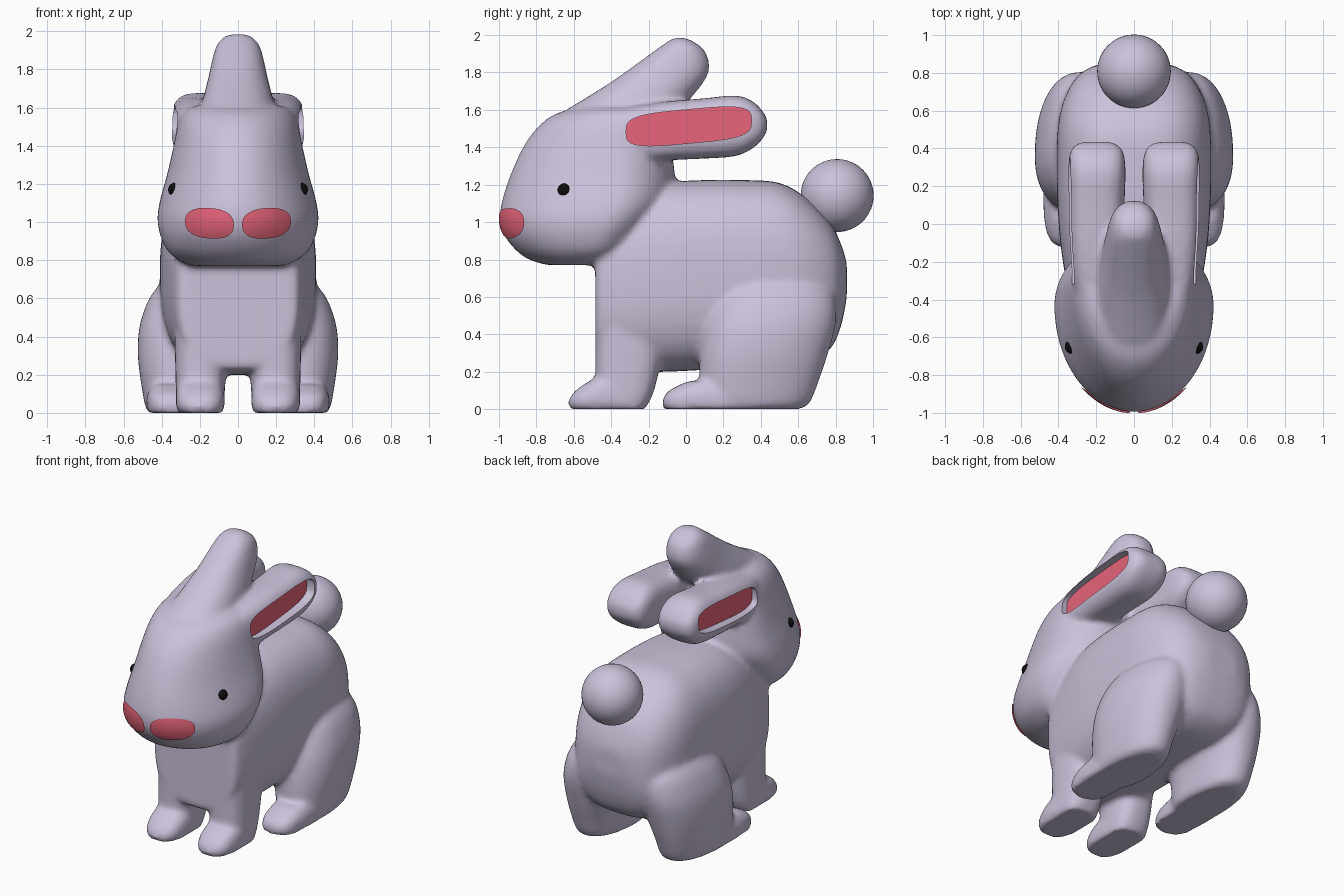
import bpy, bmesh, math
from mathutils import Vector

if "Cube" in bpy.data.objects:
    bpy.data.objects.remove(bpy.data.objects["Cube"])


def material(name, rgb):
    m = bpy.data.materials.new(name)
    m.diffuse_color = (*rgb, 1)
    m.use_nodes = True
    m.node_tree.nodes["Principled BSDF"].inputs["Base Color"].default_value = m.diffuse_color
    return m


FUR = material("lavender fur", (0.60, 0.54, 0.705))
PINK = material("pink", (0.80, 0.13, 0.195))
BLACK = material("black", (0.004, 0.004, 0.004))


def make(name, bm, mat):
    bmesh.ops.recalc_face_normals(bm, faces=bm.faces)
    me = bpy.data.meshes.new(name)
    bm.to_mesh(me)
    bm.free()
    me.materials.append(mat)
    ob = bpy.data.objects.new(name, me)
    bpy.context.collection.objects.link(ob)
    return ob


def ball(name, centre, radius, mat, seg):
    bm = bmesh.new()
    bmesh.ops.create_uvsphere(bm, u_segments=seg, v_segments=seg // 2, radius=radius)
    bmesh.ops.translate(bm, verts=bm.verts, vec=centre)
    return make(name, bm, mat)


def power(v, e):
    return math.copysign(abs(v) ** (2 / e), v)


def spline(p0, p1, p2, p3, t):
    return [0.5 * (2*b + (c-a)*t + (2*a-5*b+4*c-d)*t*t + (3*b-a-3*c+d)*t**3)
            for a, b, c, d in zip(p0, p1, p2, p3)]


def loft(bm, axis, rings, e=2.6, k=0.5, side=1, n=48, steps=4):
    """Closed loft; ring = (t, a0, a1, b0, b1), b is x, a is y (axis z) or z (axis y)."""
    last = len(rings) - 1
    fine = []
    for i in range(last):
        q = [rings[max(0, min(last, i + j))] for j in (-1, 0, 1, 2)]
        fine += [spline(*q, s / steps) for s in range(steps)]
    fine.append(rings[-1])
    loops = []
    for t, a0, a1, b0, b1 in fine:
        ac, bc, loop = a0 + (a1 - a0) * k, (b0 + b1) / 2, []
        for i in range(n):
            ang = 2 * math.pi * i / n
            c, s = power(math.cos(ang), e), power(math.sin(ang), e)
            a = ac + c * (a1 - ac if c > 0 else ac - a0)
            x = side * (bc + s * (b1 - b0) / 2)
            loop.append(bm.verts.new((x, a, t) if axis == 'z' else (x, t, a)))
        loops.append(loop)
    faces = [bm.faces.new(loops[0]), bm.faces.new(loops[-1])]
    for u, v in zip(loops, loops[1:]):
        faces += [bm.faces.new((u[i], u[(i+1) % n], v[(i+1) % n], v[i])) for i in range(n)]
    bmesh.ops.recalc_face_normals(bm, faces=faces)


def sym(rows):
    return [(t, a0, a1, -w, w) for t, a0, a1, w in rows]


bm = bmesh.new()
# torso
loft(bm, 'y', sym([(-.485, .25, .95, .29), (-.45, .22, 1.05, .325), (-.3, .2, 1.15, .36),
                   (-.1, .2, 1.21, .39), (.1, .21, 1.225, .405), (.3, .22, 1.225, .41),
                   (.5, .23, 1.21, .405), (.65, .25, 1.125, .375), (.77, .32, 1.0, .31),
                   (.83, .45, .88, .23), (.86, .6, .78, .12)]), e=2.8)
# head
loft(bm, 'z', sym([(.77, -.74, -.44, .24), (.80, -.84, -.34, .31), (.85, -.91, -.27, .37),
                   (.93, -.972, -.20, .408), (1.02, -.996, -.13, .423), (1.12, -.982, -.07, .408),
                   (1.25, -.94, -.06, .372), (1.4, -.872, -.08, .338), (1.5, -.80, -.1, .318),
                   (1.57, -.715, -.12, .29), (1.61, -.6, -.2, .24)]), e=2.0, k=.66)
# crest on top of the head
loft(bm, 'z', sym([(1.45, -.80, -.25, .23), (1.53, -.74, -.15, .215), (1.6, -.64, -.03, .195),
                   (1.68, -.51, .04, .175), (1.75, -.40, .095, .157), (1.82, -.30, .125, .142),
                   (1.9, -.19, .11, .122), (1.95, -.12, .065, .097), (1.985, -.07, .0, .05)]), e=2.3)
for s in (1, -1):
    # ears
    loft(bm, 'y', [(-.5, 1.30, 1.58, .08, .28), (-.3, 1.31, 1.615, .06, .325),
                   (-.1, 1.33, 1.645, .05, .345), (.1, 1.34, 1.662, .05, .35),
                   (.26, 1.352, 1.677, .045, .35), (.35, 1.39, 1.65, .05, .345),
                   (.405, 1.44, 1.60, .07, .325), (.435, 1.49, 1.55, .12, .28)], e=3, side=s)
    # thighs
    loft(bm, 'z', [(0, .08, .60, .18, .46), (.03, .07, .66, .16, .485), (.15, .07, .71, .14, .507),
                   (.3, .075, .76, .10, .525), (.45, .10, .80, .08, .517), (.58, .15, .80, .08, .475),
                   (.65, .22, .76, .10, .43), (.69, .3, .68, .15, .39)], e=2.2, k=.4, side=s)
    # hind feet
    loft(bm, 'z', [(0, -.12, .45, .21, .475), (.05, -.125, .45, .21, .48),
                   (.10, -.09, .45, .22, .475), (.15, .01, .45, .25, .45)], e=3.2, side=s)
    # front legs
    loft(bm, 'z', [(0, -.46, -.22, .08, .32), (.1, -.48, -.17, .07, .325),
                   (.3, -.485, -.13, .06, .33), (.6, -.485, -.1, .06, .335)], e=2.8, side=s)
    # front feet
    loft(bm, 'z', [(0, -.62, -.22, .08, .31), (.04, -.63, -.22, .07, .325),
                   (.09, -.60, -.22, .07, .325), (.13, -.55, -.22, .08, .32),
                   (.17, -.48, -.25, .10, .30)], e=2.8, side=s)
body = make("rabbit_body", bm, FUR)

# fuse the parts into one soft skin
rm = body.modifiers.new("fuse", 'REMESH')
rm.mode, rm.voxel_size = 'VOXEL', 0.017
sm = body.modifiers.new("soften", 'SMOOTH')
sm.factor, sm.iterations = 0.5, 9


def slot(name, x0, x1, side, mat):
    """Slanted rounded slab filling the ear opening between x0 and x1."""
    bm, n, loops = bmesh.new(), 48, []
    for x in (x0, x1):
        loop = []
        for i in range(n):
            ang = 2 * math.pi * i / n
            y = .335 * power(math.cos(ang), 3.6)
            z = 1.512 + .09 * power(math.sin(ang), 3.6) + .09 * y
            loop.append(bm.verts.new((side * x, y + .015, z)))
        loops.append(loop)
        bm.faces.new(loop)
    u, v = loops
    for i in range(n):
        bm.faces.new((u[i], u[(i+1) % n], v[(i+1) % n], v[i]))
    return make(name, bm, mat)


# hollow ears with pink floors
cutters = []
for s, label in ((1, "left"), (-1, "right")):
    cut = slot("ear_cutter_" + label, .28, .6, s, FUR)
    cut.hide_render = True
    cutters.append(cut)
    bo = body.modifiers.new("ear hollow", 'BOOLEAN')
    bo.operation, bo.solver, bo.object = 'DIFFERENCE', 'EXACT', cut
    slot("inner_ear_" + label, .275, .284, s, PINK)
dg = bpy.context.evaluated_depsgraph_get()
baked = bpy.data.meshes.new_from_object(body.evaluated_get(dg))
body.modifiers.clear()
body.data = baked
baked.materials.clear()
baked.materials.append(FUR)
for cut in cutters:
    bpy.data.objects.remove(cut)
bpy.context.view_layer.update()


def decal(name, centre, u, v, direction, mat, e=2.0, n=32, rings=8):
    """Thin oval patch projected on the skin."""
    d, u, v, c = Vector(direction), Vector(u), Vector(v), Vector(centre)

    def hit(p):
        ok, loc, nor, _ = body.ray_cast(p - d * 2, d)
        return loc + nor * .009 if ok else p
    bm = bmesh.new()
    mid = bm.verts.new(hit(c))
    prev = None
    for r in range(1, rings + 1):
        cur = []
        for i in range(n):
            ang = 2 * math.pi * i / n
            f = r / rings
            cur.append(bm.verts.new(hit(c + u * f * power(math.cos(ang), e)
                                        + v * f * power(math.sin(ang), e))))
        for i in range(n):
            j = (i + 1) % n
            bm.faces.new((prev[i], prev[j], cur[j], cur[i]) if prev else (mid, cur[i], cur[j]))
        prev = cur
    ob = make(name, bm, mat)
    if sum((p.normal.dot(d) for p in ob.data.polygons)) > 0:
        ob.data.flip_normals()


# eyes and nose patches
for s, label in ((1, "left"), (-1, "right")):
    loc = body.ray_cast(Vector((s * 2, -.65, 1.17)), Vector((-s, 0, 0)))[1]
    ball("eye_" + label, loc - Vector((s * .018, 0, 0)), .037, BLACK, 20)
    decal("nose_" + label, (s * .146, 0, .995), (s * .125, 0, .008), (0, 0, .077), (0, 1, 0),
          PINK, e=2.4)

# tail
ball("tail", (0, .808, 1.142), .195, FUR, 48)

bpy.ops.object.select_all(action='SELECT')
bpy.context.view_layer.objects.active = body
bpy.ops.object.shade_smooth_by_angle(angle=math.radians(40))
